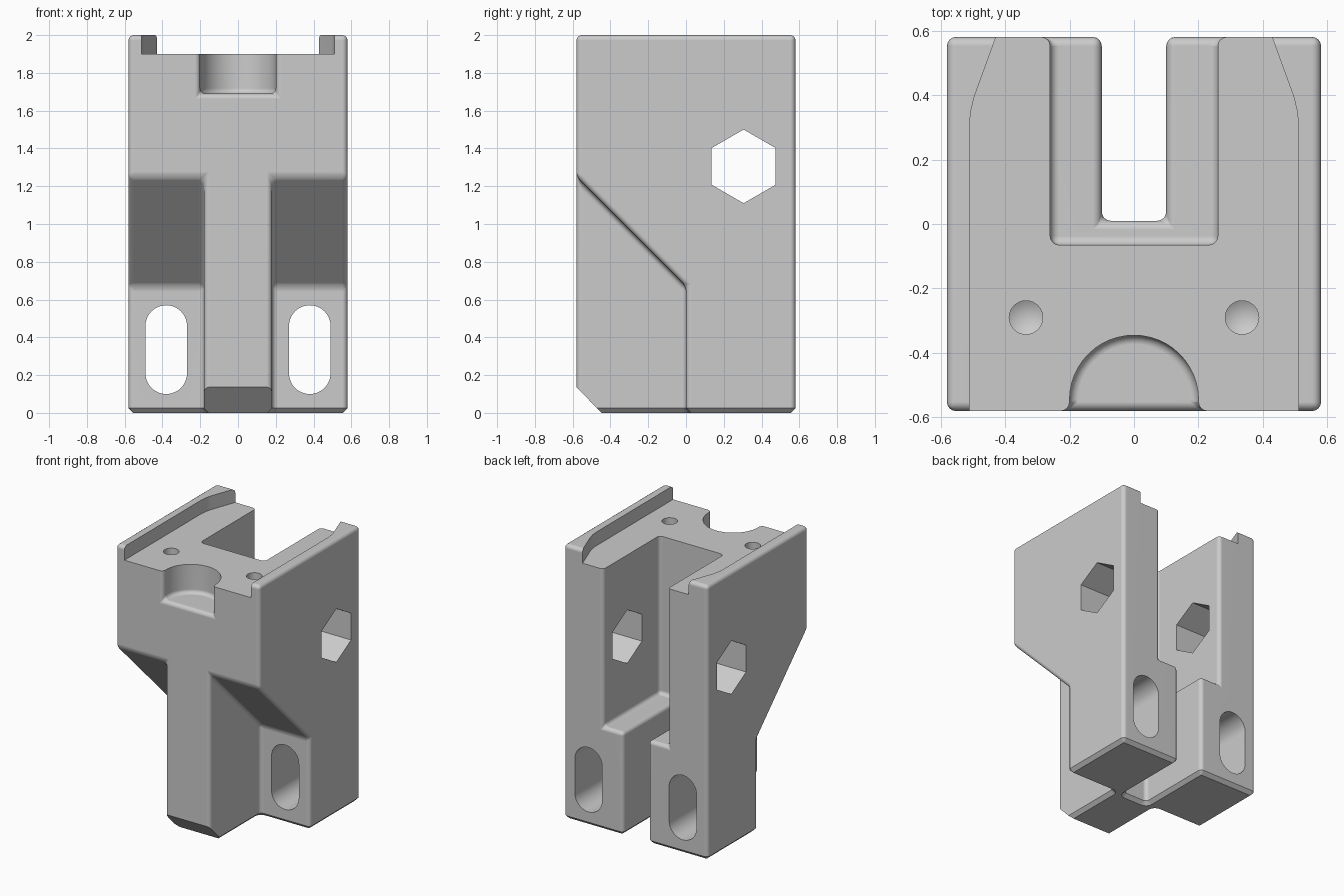
import bpy, bmesh
from math import sin, cos, pi, radians
from mathutils import Vector

cube = bpy.data.objects.get("Cube")
if cube:
    bpy.data.objects.remove(cube, do_unlink=True)

grey = bpy.data.materials.new("mid grey")
grey.use_nodes = True
grey.diffuse_color = (0.6, 0.6, 0.6, 1)
grey.node_tree.nodes["Principled BSDF"].inputs["Base Color"].default_value = (0.6, 0.6, 0.6, 1)


def prism(name, profile, axis, lo, hi):
    """Extrude a 2D profile along an axis; the profile uses the other two axes in order."""
    def place(p, h):
        c = list(p)
        c.insert("xyz".index(axis), h)
        return Vector(c)
    bm = bmesh.new()
    face = bm.faces.new([bm.verts.new(place(p, lo)) for p in profile])
    top = bmesh.ops.extrude_face_region(bm, geom=[face])["geom"]
    shift = place((0, 0), hi - lo)
    bmesh.ops.translate(bm, vec=shift, verts=[v for v in top if isinstance(v, bmesh.types.BMVert)])
    bmesh.ops.recalc_face_normals(bm, faces=bm.faces)
    return to_object(bm, name)


def to_object(bm, name):
    mesh = bpy.data.meshes.new(name)
    bm.to_mesh(mesh)
    bm.free()
    mesh.materials.append(grey)
    obj = bpy.data.objects.new(name, mesh)
    bpy.context.collection.objects.link(obj)
    return obj


def rect(a, b, c, d):
    return [(a, c), (b, c), (b, d), (a, d)]


def arc(cx, cy, r, start, end, n):
    angles = [radians(start + (end - start) * i / n) for i in range(n + 1)]
    return [(cx + r * cos(a), cy + r * sin(a)) for a in angles]


def cut(target, cutter):
    """Subtract the cutter and discard it."""
    mod = target.modifiers.new("cut", "BOOLEAN")
    mod.object, mod.operation, mod.solver = cutter, "DIFFERENCE", "EXACT"
    bpy.context.view_layer.objects.active = target
    bpy.ops.object.modifier_apply(modifier=mod.name)
    bpy.data.objects.remove(cutter, do_unlink=True)


def bevel(obj, bottom, width, segments):
    """Bevel the sharp edges, either those on the underside or all the others."""
    bm = bmesh.new()
    bm.from_mesh(obj.data)
    bmesh.ops.remove_doubles(bm, verts=bm.verts, dist=0.0005)
    bmesh.ops.dissolve_limit(bm, angle_limit=0.01, verts=bm.verts, edges=bm.edges)
    sharp = [e for e in bm.edges
             if e.calc_face_angle(0) > radians(30)
             and all(v.co.z < 0.001 for v in e.verts) == bottom]
    bmesh.ops.bevel(bm, geom=sharp, offset=width, offset_type="OFFSET", segments=segments,
                    profile=0.5, affect="EDGES", clamp_overlap=False)
    bm.to_mesh(obj.data)
    bm.free()


H = 0.58
body = prism("bracket_body", rect(-H, H, -H, H), "z", 0, 2)

# Sloped reliefs beside the front rib
relief = [(-0.7, -0.1), (0, -0.1), (0, 0.67), (-0.7, 1.37)]
for lo, hi in ((0.18, 0.7), (-0.7, -0.18)):
    cut(body, prism("relief_cutter", relief, "x", lo, hi))

# Stepped rear slot
cut(body, prism("wide_slot_cutter", rect(-0.26, 0.26, -0.065, 0.7), "z", 0.75, 2.1))
cut(body, prism("narrow_slot_cutter", rect(-0.1, 0.1, 0.01, 0.7), "z", -0.1, 0.9))

# Half-round pocket at the top front
pocket = [(-0.2, -0.7), (0.2, -0.7)] + arc(0, -0.545, 0.2, 0, 180, 24)
cut(body, prism("pocket_cutter", pocket, "z", 1.69, 2.1))

# Rounded edges, then the straight chamfer underneath
bevel(body, False, 0.028, 4)
bevel(body, True, 0.025, 1)

# Chamfered foot of the rib
cut(body, prism("foot_cutter", [(-0.7, -0.1), (-0.35, -0.1), (-0.7, 0.26)], "x", -0.3, 0.3))

# Top channel, narrowing toward the back
side = [(0.51, -0.7), (0.51, 0.31), (0.506, 0.35), (0.495, 0.395), (0.428, H), (0.385, 0.7)]
channel = side + [(-x, y) for x, y in reversed(side)]
cut(body, prism("channel_cutter", channel, "z", 1.9, 2.1))

# Hexagonal cross hole
cut(body, prism("hex_cutter", arc(0.305, 1.305, 0.195, 30, 330, 5), "x", -0.7, 0.7))

for s in (-1, 1):
    # Long mounting hole through each leg
    slot = arc(s * 0.38, 0.46, 0.11, 0, 180, 20) + arc(s * 0.38, 0.21, 0.11, 180, 360, 20)
    cut(body, prism("mount_cutter", slot, "y", -0.3, 0.7))
    # Drilled hole with a conical end
    bm = bmesh.new()
    ring = bmesh.ops.create_circle(bm, cap_ends=True, segments=32, radius=0.052)["verts"]
    bmesh.ops.translate(bm, verts=ring, vec=(s * 0.335, -0.29, 1.95))
    top = bm.faces[:][0]
    wall = bmesh.ops.extrude_face_region(bm, geom=[top])["geom"]
    low = [v for v in wall if isinstance(v, bmesh.types.BMVert)]
    bmesh.ops.translate(bm, verts=low, vec=(0, 0, -0.2))
    end = next(f for f in wall if isinstance(f, bmesh.types.BMFace))
    tip = bmesh.ops.poke(bm, faces=[end])["verts"]
    bmesh.ops.translate(bm, verts=tip, vec=(0, 0, -0.03))
    bmesh.ops.recalc_face_normals(bm, faces=bm.faces)
    cut(body, to_object(bm, "drill_cutter"))

# Smooth fillets with flat faces kept flat
bpy.ops.object.select_all(action="DESELECT")
body.select_set(True)
bpy.context.view_layer.objects.active = body
bpy.ops.object.shade_smooth_by_angle(angle=radians(30))
flat = body.modifiers.new("flat_faces", "WEIGHTED_NORMAL")
flat.keep_sharp = True
